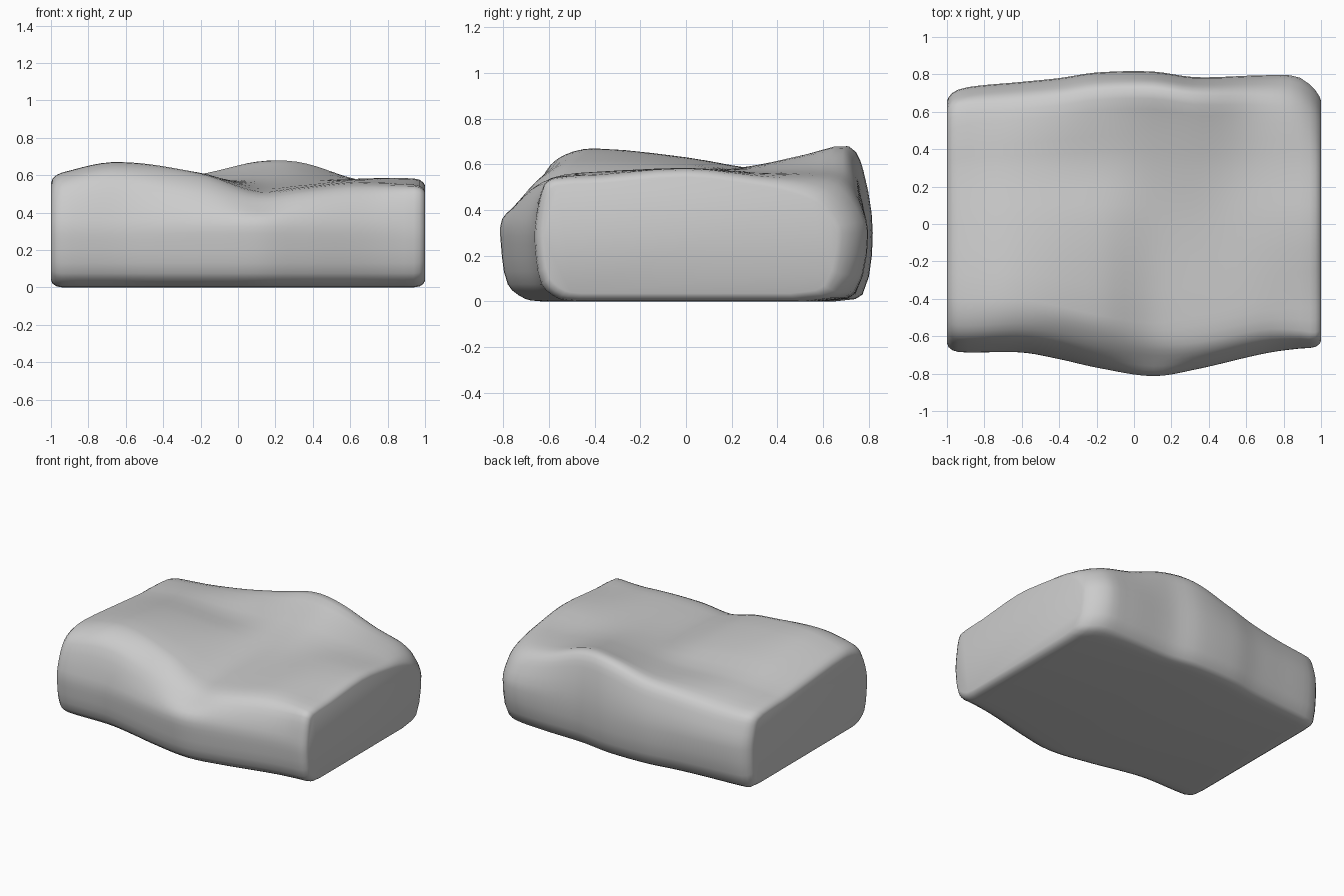
import bpy, bmesh
from mathutils import Vector

if "Cube" in bpy.data.objects:
    bpy.data.objects.remove(bpy.data.objects["Cube"])


def spline(keys, x):
    """Smooth interpolation through rows of (position, values...)."""
    x = min(max(x, keys[0][0]), keys[-1][0])
    i = next(k for k in range(len(keys) - 1) if x <= keys[k + 1][0])
    a, b = keys[i], keys[i + 1]
    p, n = keys[max(i - 1, 0)], keys[min(i + 2, len(keys) - 1)]
    w = b[0] - a[0]
    t = (x - a[0]) / w
    out = []
    for k in range(1, len(a)):
        m0 = (b[k] - p[k]) / (b[0] - p[0]) * w
        m1 = (n[k] - a[k]) / (n[0] - a[0]) * w
        out.append((2*t**3 - 3*t**2 + 1) * a[k] + (t**3 - 2*t**2 + t) * m0
                   + (3*t**2 - 2*t**3) * b[k] + (t**3 - t**2) * m1)
    return out


# Outline seen from above: x, front y, back y, front and back edge roundness
outline = [(-1, -.675, .695, 1, .7), (-.9, -.685, .73, 1, .9), (-.6, -.685, .76, 1.1, 1),
           (-.4, -.72, .78, 1.25, 1), (-.2, -.765, .81, 1.3, 1), (.1, -.81, .815, 1.2, 1),
           (.33, -.775, .785, 1, 1), (.7, -.69, .795, .9, 1.2),
           (.88, -.665, .785, .7, 1.4), (1, -.66, .695, .5, 1.3)]
# Top surface: x, heights from the front edge to the back edge
heights = [(-1, .60, .57, .545, .52), (-.66, .67, .63, .58, .54), (-.2, .61, .60, .565, .60),
           (.1, .515, .55, .58, .672), (.33, .535, .56, .595, .668), (.62, .565, .58, .57, .57),
           (.85, .56, .585, .56, .52), (1, .55, .58, .545, .47)]


def section(x, inset):
    f, b, r, q = spline(outline, x)
    h1, h2, h3, h4 = spline(heights, x)
    pts = [(f + .18, 0), (f + .105, .012), (f + .03, .075), (f, .25), (f + .005, .36),
           (f + .065 * r, h1 * (1 - .14 * r)), (f + .14 * r, h1 * (1 - .04 * r)),
           (f + .28, h1), (0, h2), (.3, h3),
           (b - .26, (h3 + h4) / 2 + .01), (b - .095 * q, h4), (b - .04 * q, h4 * .86),
           (b, .3), (b - .045 * q, .03 * q), (b - .17 * q, 0)]
    # Smooth the open profile, leaving the underside flat
    dist = [0]
    for u, v in zip(pts, pts[1:]):
        dist.append(dist[-1] + (Vector(v) - Vector(u)).length)
    keys = [(d, *p) for d, p in zip(dist, pts)]
    ring = []
    for i in range(len(pts) - 1):
        for s in range(3):
            ring.append(spline(keys, dist[i] + (dist[i + 1] - dist[i]) * s / 3))
    ring.append(pts[-1])
    # Draw in the ends to round their rims
    cy, cz = (f + b) / 2, .29
    sy, sz = 1 - inset / ((b - f) / 2), 1 - inset / cz
    return [Vector((x, cy + (y - cy) * sy, max(0, cz + (z - cz) * sz))) for y, z in ring]


# Stone block lofted from left to right
stations = [(-1, .04), (-.992, .02), (-.97, .005)]
stations += [(-.94 + 1.88 * i / 36, 0) for i in range(37)]
stations += [(.97, .005), (.99, .018), (1, .035)]
bm = bmesh.new()
rings = [[bm.verts.new(p) for p in section(x, d)] for x, d in stations]
n = len(rings[0])
for a, b in zip(rings, rings[1:]):
    for i in range(n):
        j = (i + 1) % n
        bm.faces.new((a[i], a[j], b[j], b[i]))
bm.faces.new(rings[0])
bm.faces.new(rings[-1])
bmesh.ops.recalc_face_normals(bm, faces=bm.faces)
mesh = bpy.data.meshes.new("stone_block")
bm.to_mesh(mesh)
bm.free()
stone = bpy.data.objects.new("stone_block", mesh)
bpy.context.collection.objects.link(stone)
bpy.context.view_layer.objects.active = stone
stone.select_set(True)
bpy.ops.object.shade_smooth_by_angle(angle=0.8)
